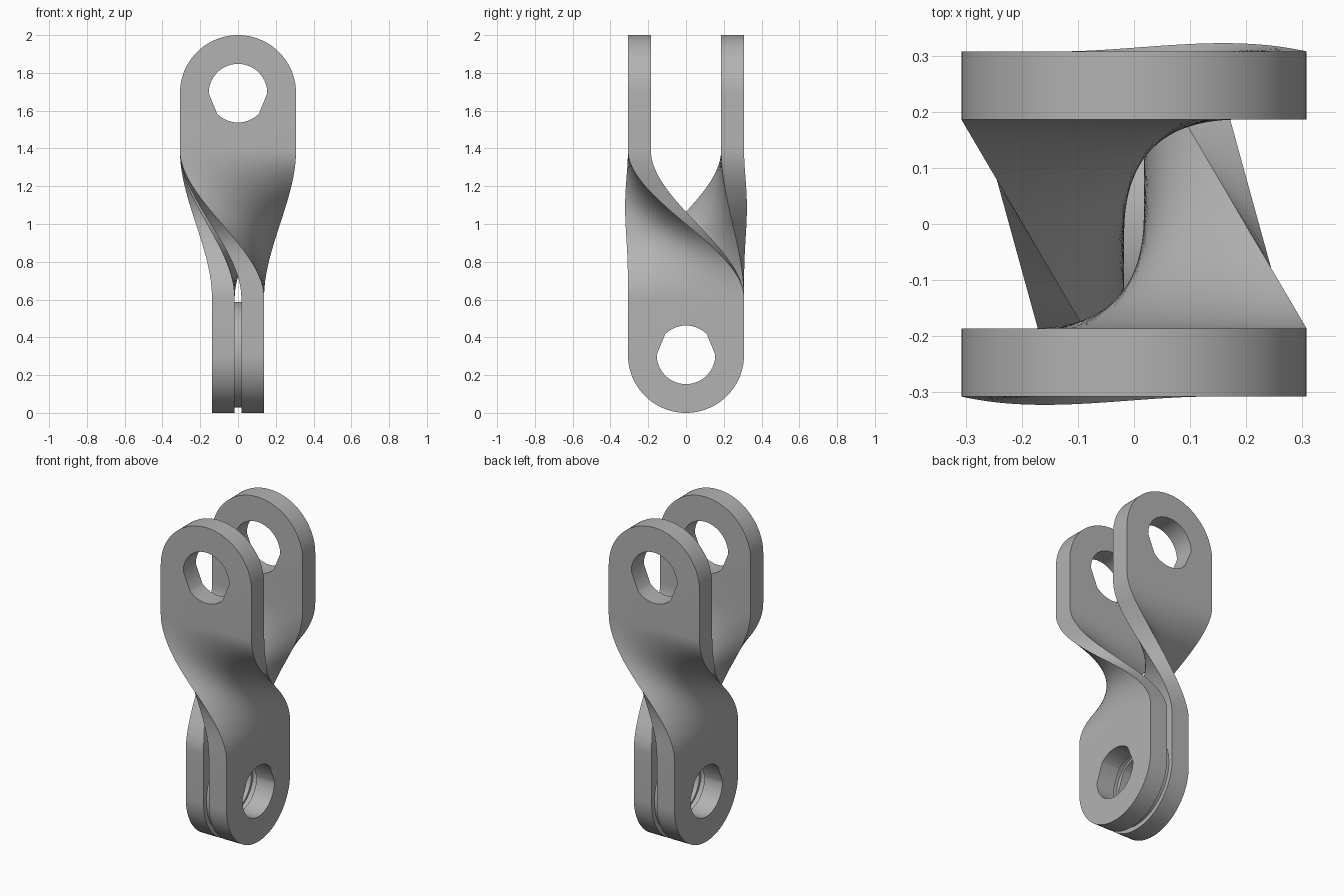
import bpy, bmesh
from math import pi, cos, sin
from mathutils import Vector, Matrix

if "Cube" in bpy.data.objects:
    bpy.data.objects.remove(bpy.data.objects["Cube"], do_unlink=True)

R, HOLE = 0.3075, 0.155           # eye radius and pin hole radius
EYE_TOP, EYE_LOW = 1.6925, 0.3075  # hole centre heights
NECK = 0.3025                     # straight part beyond each hole centre
OUTER, INNER = 0, 1
TOP_Y = (-0.3075, -0.186)
LOW_X = (0.138, 0.0175)
ARC, COLS, STEPS = 48, 16, 40

steel = bpy.data.materials.new("plain_grey")
steel.use_nodes = True
grey = (0.45, 0.45, 0.45, 1)
steel.diffuse_color = grey
steel.node_tree.nodes["Principled BSDF"].inputs["Base Color"].default_value = grey


def top_point(u, v, side):
    return Vector((u, TOP_Y[side], EYE_TOP + v))


def low_point(u, v, side):
    return Vector((LOW_X[side], u, EYE_LOW - v))


def twist_point(u, t, side):
    """Point on the quarter twist; t runs from the upper neck to the lower one."""
    s = t * t * (3 - 2 * t)
    a, b = top_point(u, -NECK, side), low_point(u, -NECK, side)
    p = a.lerp(b, s)
    p.z = a.z + (b.z - a.z) * t
    if side == OUTER:             # slight swell along the leading edge
        p.y -= 0.1 * s * (1 - s) ** 2 * (R - u) / (2 * R)
    return p


def add_eye(bm, place):
    """Flat rounded plate with a pin hole, open where it meets the twist."""
    rim = [Vector((R * cos(pi * i / ARC), R * sin(pi * i / ARC))) for i in range(ARC + 1)]
    rim += [Vector((-R + 2 * R * i / COLS, -NECK)) for i in range(COLS + 1)]
    bore = [p.normalized() * HOLE for p in rim]
    loops = [[bm.verts.new(place(p.x, p.y, side)) for p in ring]
             for ring, side in ((rim, OUTER), (rim, INNER), (bore, INNER), (bore, OUTER))]
    n = len(rim)
    for k in range(4):
        a, b = loops[k], loops[(k + 1) % 4]
        for i in range(n):
            j = (i + 1) % n
            if k == 0 and ARC < i < n - 1:
                continue
            bm.faces.new((a[i], a[j], b[j], b[i]))


def add_twist(bm):
    us = [-R + 2 * R * i / COLS for i in range(COLS + 1)]
    section = [(u, OUTER) for u in us] + [(u, INNER) for u in reversed(us)]
    rows = [[bm.verts.new(twist_point(u, k / STEPS, side)) for u, side in section]
            for k in range(STEPS + 1)]
    n = len(section)
    for a, b in zip(rows, rows[1:]):
        for i in range(n):
            j = (i + 1) % n
            bm.faces.new((a[i], a[j], b[j], b[i]))


def finish(bm, name):
    bmesh.ops.remove_doubles(bm, verts=bm.verts[:], dist=0.0002)
    bmesh.ops.recalc_face_normals(bm, faces=bm.faces[:])
    mesh = bpy.data.meshes.new(name)
    bm.to_mesh(mesh)
    bm.free()
    mesh.materials.append(steel)
    obj = bpy.data.objects.new(name, mesh)
    bpy.context.collection.objects.link(obj)
    bpy.ops.object.select_all(action="DESELECT")
    obj.select_set(True)
    bpy.context.view_layer.objects.active = obj
    bpy.ops.object.shade_smooth_by_angle(angle=pi / 6)
    return obj


# Two twisted straps, the rear one turned half round the upright axis
for name, turn in (("front_strap", 0), ("back_strap", pi)):
    bm = bmesh.new()
    add_eye(bm, top_point)
    add_eye(bm, low_point)
    add_twist(bm)
    bm.transform(Matrix.Rotation(turn, 4, "Z"))
    finish(bm, name)

# Thin washer between the lower eyes
bm = bmesh.new()
corners = ((0.28, -1), (0.28, 1), (0.17, 1), (0.17, -1))
loops = [[bm.verts.new((side * LOW_X[INNER], r * cos(2 * pi * i / 64),
                        EYE_LOW + r * sin(2 * pi * i / 64))) for i in range(64)]
         for r, side in corners]
for k in range(4):
    a, b = loops[k], loops[(k + 1) % 4]
    for i in range(64):
        j = (i + 1) % 64
        bm.faces.new((a[i], a[j], b[j], b[i]))
finish(bm, "spacer_washer")
